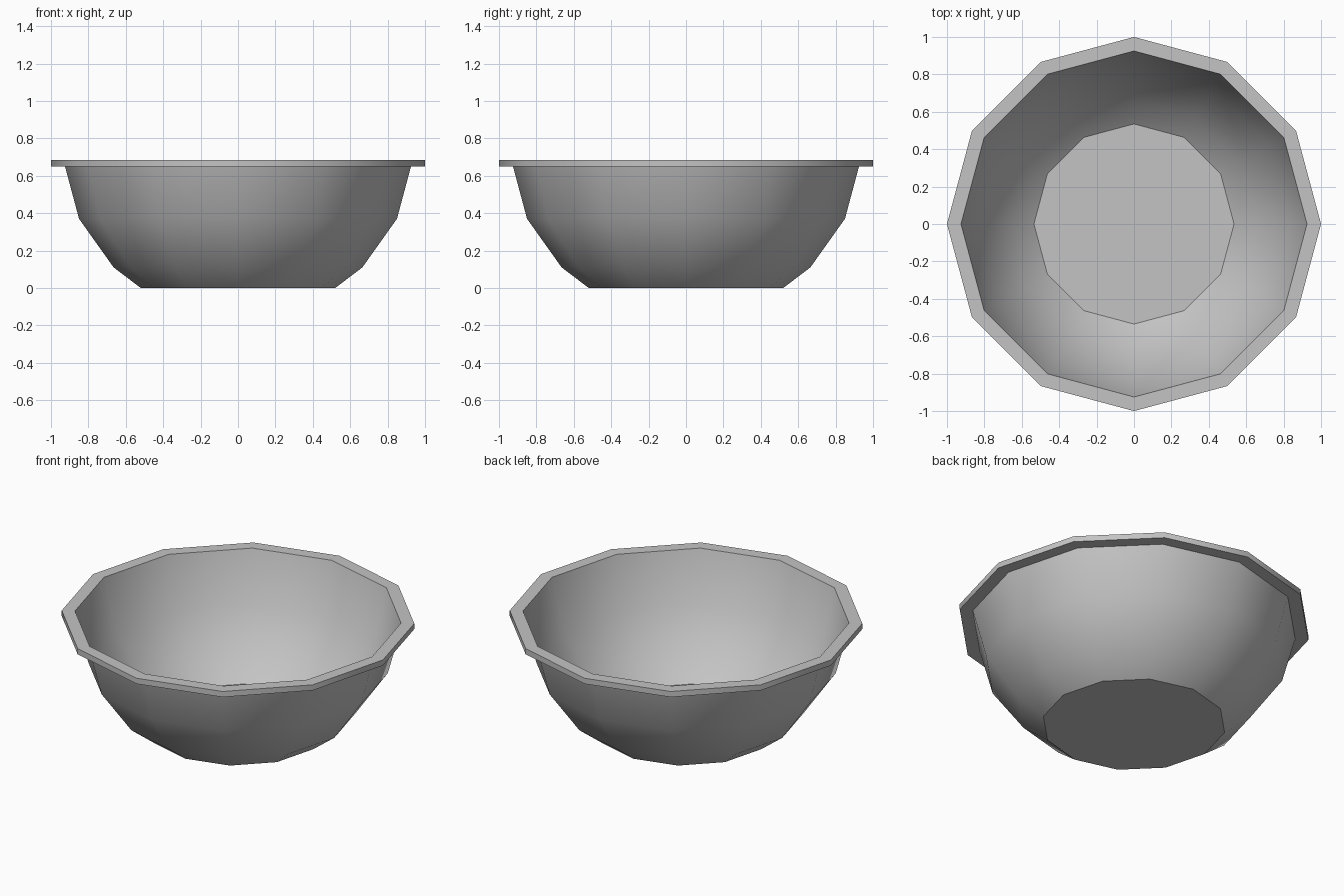
import bpy, bmesh, math

cube = bpy.data.objects.get("Cube")
if cube:
    bpy.data.objects.remove(cube, do_unlink=True)

SIDES = 12

grey = bpy.data.materials.new("plain_grey")
grey.use_nodes = True
colour = (0.55, 0.55, 0.55, 1)
grey.diffuse_color = colour
grey.node_tree.nodes["Principled BSDF"].inputs["Base Color"].default_value = colour

# Closed wall section: outside going up, flat lip, inside going down
profile = [(0.52, 0), (0.665, 0.11), (0.85, 0.37), (0.925, 0.65),
           (1, 0.65), (1, 0.685), (0.925, 0.685),
           (0.84, 0.375), (0.655, 0.118), (0.535, 0.02)]

bm = bmesh.new()
rings = []
for radius, z in profile:
    rings.append([bm.verts.new((radius * math.cos(i * math.tau / SIDES),
                                radius * math.sin(i * math.tau / SIDES), z))
                  for i in range(SIDES)])

# Wall and lip
for low, high in zip(rings, rings[1:]):
    for i in range(SIDES):
        j = (i + 1) % SIDES
        bm.faces.new((low[i], low[j], high[j], high[i]))

# Underside and inner floor
bm.faces.new(rings[0][::-1])
bm.faces.new(rings[-1])
bmesh.ops.recalc_face_normals(bm, faces=bm.faces)

mesh = bpy.data.meshes.new("bowl")
bm.to_mesh(mesh)
bm.free()
mesh.materials.append(grey)
bowl = bpy.data.objects.new("bowl", mesh)
bpy.context.collection.objects.link(bowl)

# Smooth wall with crisp lip and floor edges
bpy.ops.object.select_all(action="DESELECT")
bowl.select_set(True)
bpy.context.view_layer.objects.active = bowl
bpy.ops.object.shade_smooth_by_angle(angle=math.radians(35))
